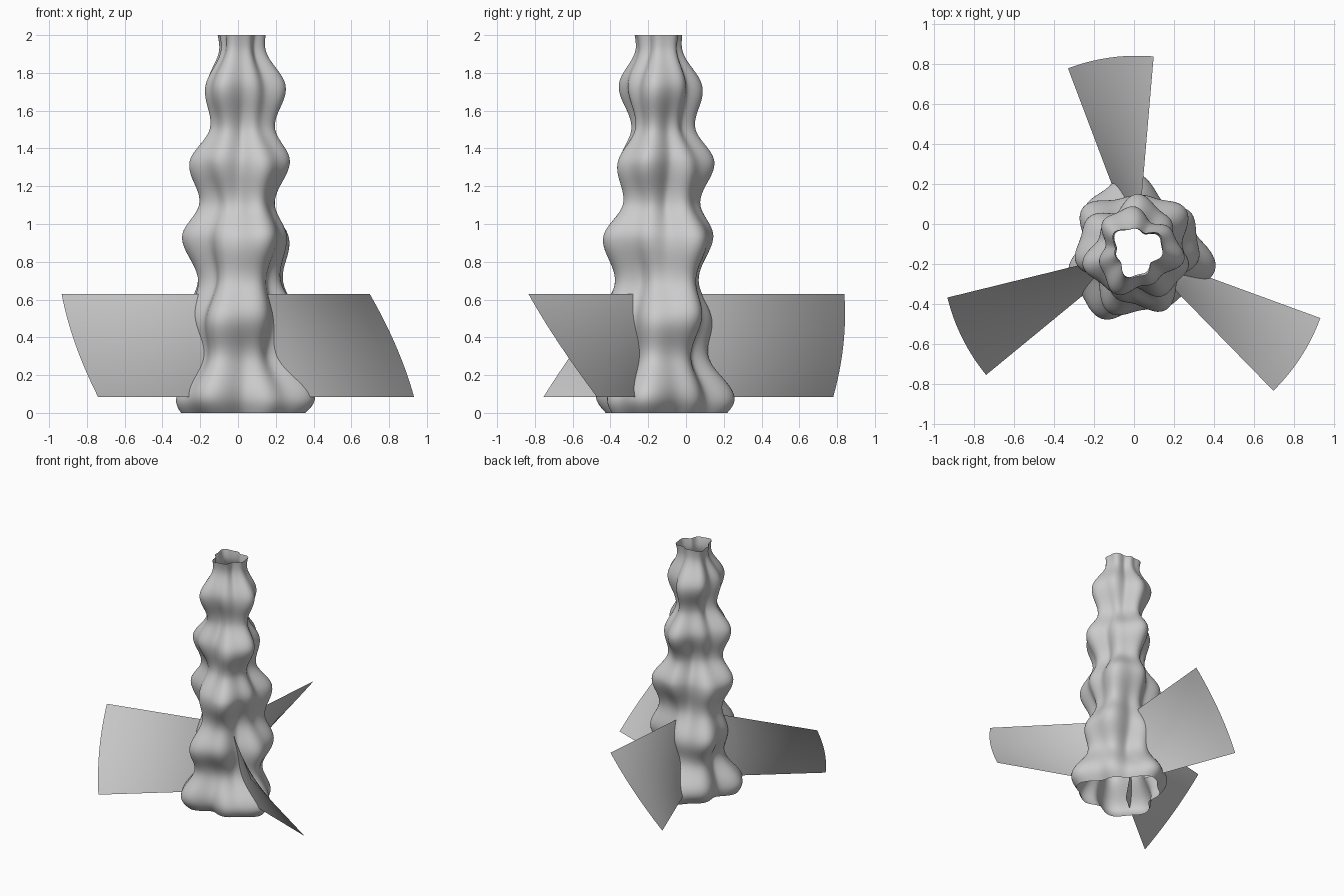
import bpy, bmesh, math

if "Cube" in bpy.data.objects:
    bpy.data.objects.remove(bpy.data.objects["Cube"])

CX, CY = 0.015, -0.135          # axis shared by tower and blades


def grid_object(name, rows, closed):
    """Skin a list of point rows with quads, smooth shaded."""
    bm = bmesh.new()
    vr = [[bm.verts.new(p) for p in row] for row in rows]
    n = len(rows[0])
    for a, b in zip(vr, vr[1:]):
        for i in range(n if closed else n - 1):
            j = (i + 1) % n
            bm.faces.new((a[i], a[j], b[j], b[i]))
    for f in bm.faces:
        f.smooth = True
    me = bpy.data.meshes.new(name)
    bm.to_mesh(me)
    bm.free()
    ob = bpy.data.objects.new(name, me)
    bpy.context.collection.objects.link(ob)
    return ob


def polar(r, ang, z):
    return (CX + r * math.cos(ang), CY + r * math.sin(ang), z)


# Tower: bulges and waists (height, mean radius), eased between extremes
PROFILE = [(-0.12, 0.22), (0.08, 0.33), (0.31, 0.235), (0.50, 0.285),
           (0.71, 0.218), (0.92, 0.27), (1.12, 0.183), (1.32, 0.235),
           (1.52, 0.152), (1.72, 0.20), (1.94, 0.115), (2.12, 0.14)]


def mean_radius(z):
    for (z0, r0), (z1, r1) in zip(PROFILE, PROFILE[1:]):
        if z <= z1:
            t = (1 - math.cos(math.pi * (z - z0) / (z1 - z0))) / 2
            return r0 + (r1 - r0) * t


# Three broad twisting lobes plus seven upright ribs, open at both ends
rows = []
for k in range(121):
    z = 2 * k / 120
    lobe = math.radians(98 + 81 * z)
    rib = math.radians(39)
    R = mean_radius(z)
    row = []
    for i in range(126):
        a = 2 * math.pi * i / 126
        row.append(polar(R * (1 + 0.15 * math.cos(3 * (a - lobe))
                              + 0.07 * math.cos(7 * (a - rib))), a, z))
    rows.append(row)
grid_object("tower_body", rows, True)

# Three thin twisted blades around the lower tower
for b, start in enumerate((110.7, 219.4, 339.9)):
    rows = []
    for k in range(25):
        t = k / 24
        ang = math.radians(start - 25.6 * t)
        rows.append([polar(0.2 + 0.777 * s / 8, ang, 0.083 + 0.547 * t)
                     for s in range(9)])
    grid_object(f"blade_{b + 1}", rows, False)
